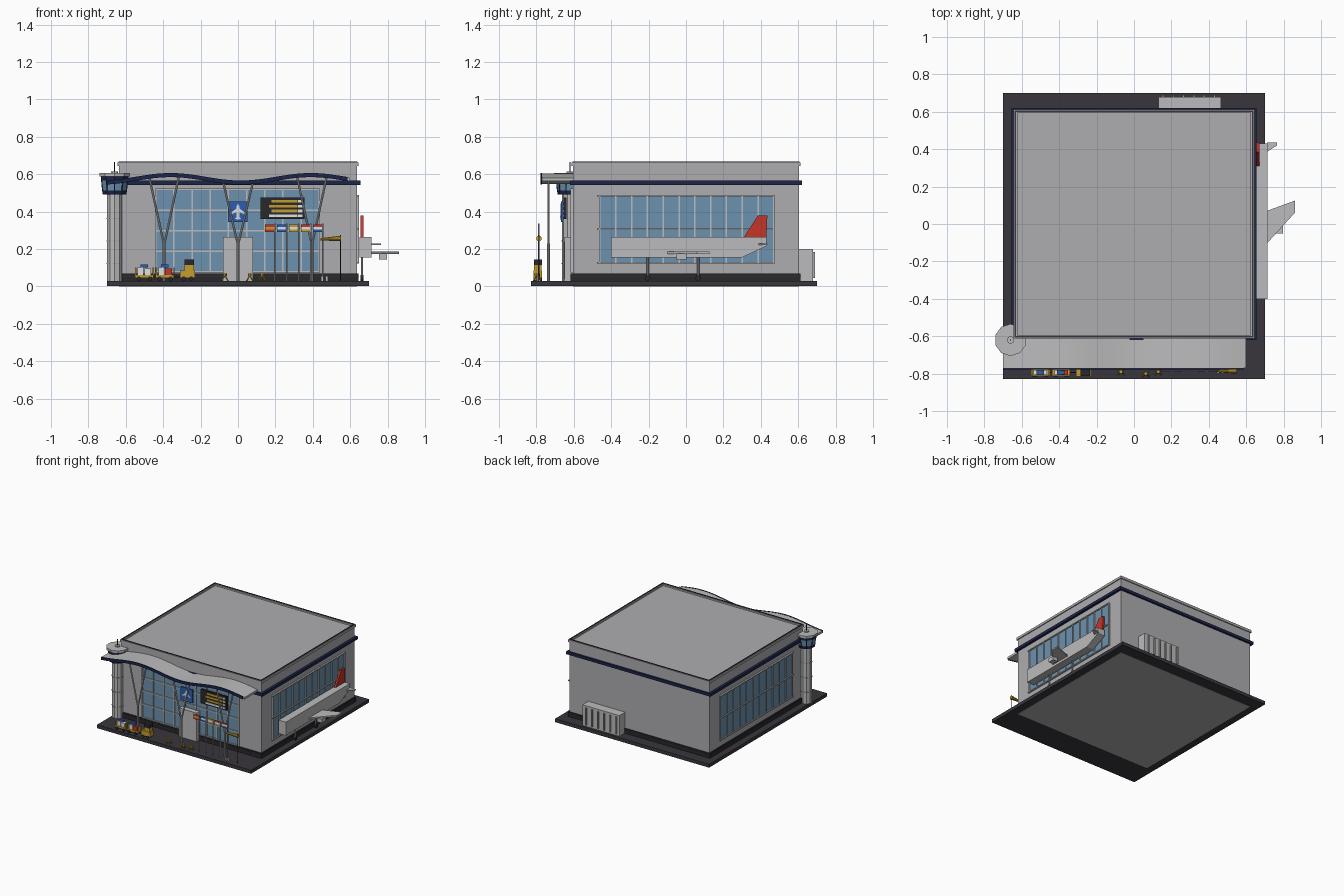
import bpy, bmesh, math
from mathutils import Vector

cube = bpy.data.objects.get("Cube")
if cube:
    bpy.data.objects.remove(cube)


def material(name, r, g, b):
    m = bpy.data.materials.new(name)
    m.use_nodes = True
    m.diffuse_color = (r, g, b, 1)
    m.node_tree.nodes["Principled BSDF"].inputs["Base Color"].default_value = (r, g, b, 1)
    return m


WALL = material("wall grey", .42, .42, .44)
LIGHT = material("light grey", .5, .5, .51)
DARK = material("asphalt", .04, .037, .046)
BLACK = material("charcoal", .022, .02, .024)
NAVY = material("navy", .012, .018, .065)
GLASS = material("glass blue", .15, .29, .43)
YELLOW = material("yellow", .55, .34, .03)
RED = material("red", .55, .035, .022)
BLUE = material("sign blue", .025, .11, .45)
WHITE = material("white", .75, .75, .76)


def finish(name, bm, mat):
    bmesh.ops.recalc_face_normals(bm, faces=bm.faces)
    me = bpy.data.meshes.new(name)
    bm.to_mesh(me)
    bm.free()
    me.materials.append(mat)
    ob = bpy.data.objects.new(name, me)
    bpy.context.collection.objects.link(ob)
    return ob


def prism(name, pts, axis, lo, hi, mat):
    """Extrude a 2D outline along axis 0, 1 or 2."""
    def place(p, d):
        c = list(p)
        c.insert(axis, d)
        return c
    bm = bmesh.new()
    f = bm.faces.new([bm.verts.new(place(p, lo)) for p in pts])
    new = bmesh.ops.extrude_face_region(bm, geom=[f])["geom"]
    shift = Vector(place((0, 0), hi - lo))
    bmesh.ops.translate(bm, vec=shift, verts=[v for v in new if isinstance(v, bmesh.types.BMVert)])
    return finish(name, bm, mat)


def box(name, x0, x1, y0, y1, z0, z1, mat):
    return prism(name, [(x0, y0), (x1, y0), (x1, y1), (x0, y1)], 2, z0, z1, mat)


def rod(name, p, q, r, mat, r2=None, sides=8):
    p, q = Vector(p), Vector(q)
    bm = bmesh.new()
    bmesh.ops.create_cone(bm, cap_ends=True, segments=sides, radius1=r,
                          radius2=r if r2 is None else r2, depth=(q - p).length)
    ob = finish(name, bm, mat)
    ob.location = (p + q) / 2
    ob.rotation_euler = (q - p).to_track_quat('Z', 'Y').to_euler()
    return ob


def frame(name, x, y, z0, z1, w, mat):
    """Rectangular ring of half sizes x, y and rim width w."""
    for s in (-1, 1):
        box(name, -x, x, s * y - w * (s > 0), s * y + w * (s < 0), z0, z1, mat)
        box(name, s * x - w * (s > 0), s * x + w * (s < 0), w - y, y - w, z0, z1, mat)


# Ground and main hall
box("ground_slab", -.7, .7, -.83, .7, .002, .03, DARK)
box("hall", -.635, .635, -.605, .605, 0, .65, WALL)
box("plinth", -.645, .645, -.618, .612, .03, .07, BLACK)
box("plinth_line", -.647, .647, -.62, .614, .052, .056, DARK)
box("navy_band", -.655, .655, -.62, .62, .542, .565, NAVY)
frame("roof_rim", .643, .613, .643, .662, .02, WALL)
frame("roof_edge", .638, .608, .662, .667, .008, DARK)

# Side windows with glazing bars
for s in (-1, 1):
    def side_plate(name, y0, y1, z0, z1, d, mat):
        box(name, *sorted((s * .634, s * (.636 + d))), y0, y1, z0, z1, mat)
    side_plate("side_glass", -.46, .47, .125, .485, .003, GLASS)
    for i in range(12):
        y = -.46 + i * .93 / 11
        side_plate("side_mullion", y - .004, y + .004, .125, .485, .01, LIGHT)
    for z in (.125, .305, .485):
        side_plate("side_transom", -.475, .475, z - .004, z + .004, .012, LIGHT)

# Front glazing and entrance
box("front_glass", -.44, .435, -.609, -.604, .075, .52, GLASS)
for i in range(10):
    x = -.44 + i * .875 / 9
    box("front_mullion", x - .004, x + .004, -.617, -.604, .075, .52, LIGHT)
for i in range(5):
    z = .078 + i * .11
    box("front_transom", -.44, .435, -.617, -.604, z - .004, z + .004, LIGHT)
box("entrance", -.08, .08, -.65, -.6, .03, .265, LIGHT)
box("entrance_gap", -.002, .002, -.652, -.649, .04, .24, WALL)

# Wavy entrance canopy
def wave(x):
    return .575 + .02 * math.cos(math.tau * (x + .36) / .75)

def ribbon(name, x0, x1, y0, y1, half, mat):
    xs = [x0 + (x1 - x0) * i / 48 for i in range(49)]
    pts = [(x, wave(x) - half) for x in xs] + [(x, wave(x) + half) for x in reversed(xs)]
    prism(name, pts, 1, y0, y1, mat)

ribbon("canopy", -.7, .6, -.77, -.605, .009, LIGHT)
ribbon("canopy_edge", -.7, .585, -.779, -.77, .011, NAVY)

# V shaped columns
for c in (-.395, 0, .395):
    rod("column_base", (c, -.735, .03), (c, -.735, .23), .008, LIGHT)
    for s in (-1, 1):
        top = c + s * .08
        rod("column_arm", (c, -.735, .22), (top, -.735, wave(top)), .006, LIGHT)

# Control tower
TX, TY = -.66, -.62
for name, z0, z1, r, r2, mat in (
        ("tower_shaft", .03, .5, .043, .043, LIGHT), ("tower_floor", .492, .512, .066, .07, NAVY),
        ("tower_glass", .512, .57, .067, .074, GLASS), ("tower_head", .565, .59, .077, .077, NAVY),
        ("tower_roof", .588, .606, .086, .086, LIGHT), ("tower_vent", .606, .615, .02, .02, LIGHT),
        ("tower_antenna", .6, .665, .004, .003, BLACK)):
    rod(name, (TX, TY, z0), (TX, TY, z1), r, mat, r2, 10)
for i in range(1, 4):
    rod("tower_ring", (TX, TY, i * .12), (TX, TY, i * .12 + .006), .046, WALL, sides=10)
for i in range(10):
    a = math.tau * (i + .5) / 10
    c, s = math.cos(a), math.sin(a)
    rod("tower_mullion", (TX + .067 * c, TY + .067 * s, .51), (TX + .073 * c, TY + .073 * s, .57), .003, NAVY)

# Aircraft sign
box("aircraft_sign", -.054, .052, -.668, -.655, .345, .455, BLUE)
prism("sign_body", [(-.007, .358), (.007, .358), (.007, .43), (0, .442), (-.007, .43)], 1, -.671, -.667, WHITE)
prism("sign_wing", [(-.038, .385), (0, .398), (.038, .385), (.038, .394), (0, .422), (-.038, .394)],
      1, -.672, -.667, WHITE)
prism("sign_tail", [(-.018, .358), (0, .364), (.018, .358), (0, .378)], 1, -.673, -.667, WHITE)

# Departures board
box("departures_board", .12, .355, -.655, -.64, .36, .475, BLACK)
for i in range(4):
    z = .37 + i * .026
    x = .165 + .015 * (i % 2)
    box("board_row", x, .318, -.659, -.654, z, z + .014, YELLOW if i != 0 else WHITE)
    box("board_status", .322, .345, -.659, -.654, z, z + .014, WHITE)

# Flag row
flags = [(RED, YELLOW, RED), (BLUE, WHITE, BLUE), (YELLOW, WHITE, YELLOW), (RED, WHITE, YELLOW), (RED, WHITE, BLUE)]
for i, stripes in enumerate(flags):
    x = .197 + i * .064
    rod("flag_pole", (x, -.786, .03), (x, -.786, .336), .004, LIGHT)
    for k, mat in enumerate(stripes):
        z = .33 - k * .0135
        box("flag_stripe", x - .052, x, -.788, -.785, z - .0135, z, mat)

# Windsock
rod("windsock_pole", (.548, -.786, .03), (.548, -.786, .275), .003, BLACK)
rod("windsock", (.55, -.786, .256), (.44, -.786, .252), .015, YELLOW, .006, 10)

# Warning stands and bollards
for x, y in ((-.07, -.79), (.063, -.8), (.13, -.79)):
    rod("stand_top", (x, y, .055), (x, y, .07), .01, YELLOW)
    for sx in (-1, 1):
        for sy in (-1, 1):
            rod("stand_leg", (x, y, .06), (x + sx * .017, y + sy * .015, .03), .004, YELLOW, sides=5)
for x in (.45, .475):
    box("bollard", x - .006, x + .006, -.8, -.79, .03, .055, LIGHT)


def wheels(x0, x1):
    for x in (x0, x1):
        for y in (-.812, -.775):
            rod("wheel", (x, y - .004, .042), (x, y + .004, .042), .012, BLACK, sides=10)

# Luggage train
for x, cases in ((-.5, (BLUE, WHITE, WHITE)), (-.39, (BLUE, RED, WHITE))):
    box("cart_bed", x - .05, x + .048, -.812, -.775, .045, .062, YELLOW)
    for s in (-1, 1):
        box("cart_end", x + s * .047 - .003, x + s * .047 + .003, -.812, -.775, .06, .1, YELLOW)
    box("case_left", x - .036, x - .004, -.808, -.78, .062, .1, cases[2])
    box("case_right", x, x + .036, -.808, -.78, .062, .095, cases[1])
    box("case_top", x - .022, x + .018, -.804, -.782, .1, .116, cases[0])
    rod("tow_bar", (x + .045, -.794, .05), (x + .085, -.794, .05), .003, BLACK)
    wheels(x - .03, x + .03)
box("tug_body", -.31, -.23, -.815, -.77, .045, .085, YELLOW)
box("tug_cabin", -.285, -.235, -.812, -.773, .085, .115, YELLOW)
box("tug_roof", -.285, -.235, -.814, -.771, .115, .145, BLACK)
wheels(-.29, -.25)

# Parked airliner on the left wall
prism("fuselage", [(-.4, .155), (.3, .155), (.43, .215), (.43, .265), (-.4, .265)], 0, .65, .715, LIGHT)
prism("wing", [(.71, -.105), (.86, .06), (.86, .125), (.71, .07)], 2, .174, .186, LIGHT)
box("engine", .755, .797, -.05, .002, .145, .176, LIGHT)
prism("tail_fin", [(.31, .264), (.43, .264), (.435, .38), (.385, .38)], 0, .655, .67, RED)
prism("tailplane", [(.71, .385), (.765, .42), (.765, .437), (.71, .437)], 2, .222, .23, LIGHT)
for y in (-.205, .065):
    rod("landing_leg", (.663, y, .05), (.663, y, .16), .006, LIGHT)
    rod("landing_wheel", (.655, y, .045), (.671, y, .045), .015, BLACK, sides=12)

# Rear service unit
box("service_unit", .13, .465, .6, .68, .03, .2, LIGHT)
for i in range(6):
    x = .155 + i * .055
    box("service_rib", x - .005, x + .005, .68, .69, .045, .185, WALL)
